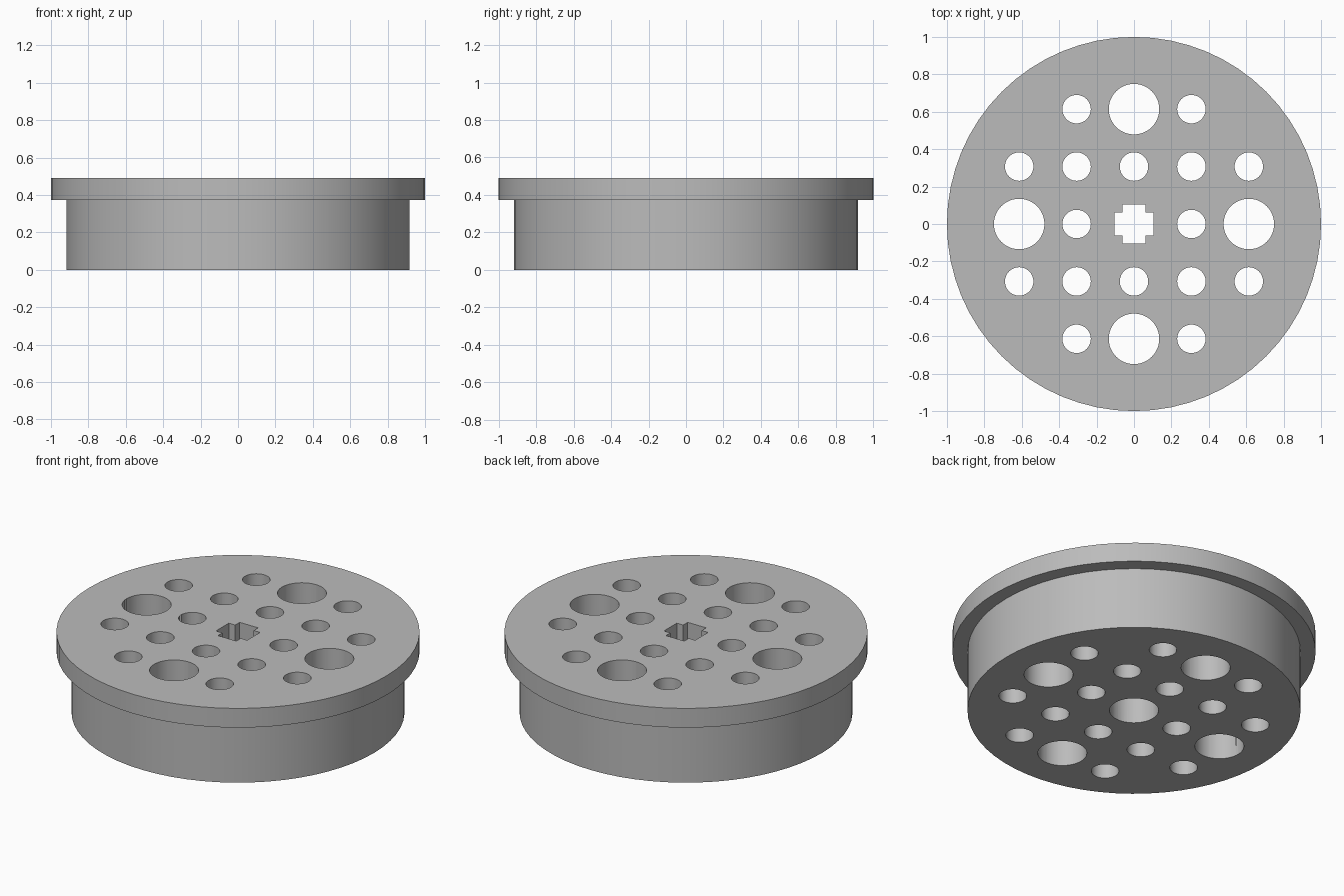
import bpy
import bmesh
import math
from mathutils import Matrix

if "Cube" in bpy.data.objects:
    bpy.data.objects.remove(bpy.data.objects["Cube"], do_unlink=True)

HEIGHT = 0.49
STEP = 0.373          # underside of the flange
PITCH = 0.307         # hole grid spacing
SMALL, BIG = 0.076, 0.135

grey = bpy.data.materials.new("plain grey")
grey.use_nodes = True
colour = (0.5, 0.5, 0.5, 1)
grey.diffuse_color = colour
grey.node_tree.nodes["Principled BSDF"].inputs["Base Color"].default_value = colour


def make_object(name, bm):
    bmesh.ops.recalc_face_normals(bm, faces=bm.faces)
    mesh = bpy.data.meshes.new(name)
    bm.to_mesh(mesh)
    bm.free()
    mesh.materials.append(grey)
    obj = bpy.data.objects.new(name, mesh)
    bpy.context.collection.objects.link(obj)
    return obj


def add_prism(bm, points, z0, z1):
    """Upright solid with the given outline."""
    base = bm.faces.new([bm.verts.new((x, y, z0)) for x, y in points])
    top = bmesh.ops.extrude_face_region(bm, geom=[base], use_keep_orig=True)
    verts = [v for v in top["geom"] if isinstance(v, bmesh.types.BMVert)]
    bmesh.ops.translate(bm, verts=verts, vec=(0, 0, z1 - z0))


def circle(x, y, radius, sides):
    angles = [2 * math.pi * i / sides for i in range(sides)]
    return [(x + radius * math.cos(a), y + radius * math.sin(a)) for a in angles]


# Flanged disc, turned from a stepped profile
bm = bmesh.new()
profile = [(0, 0), (0.917, 0), (0.917, STEP), (1, STEP), (1, HEIGHT), (0, HEIGHT)]
verts = [bm.verts.new((r, 0, z)) for r, z in profile]
edges = [bm.edges.new(pair) for pair in zip(verts, verts[1:])]
bmesh.ops.spin(bm, geom=verts + edges, cent=(0, 0, 0), axis=(0, 0, 1),
               angle=2 * math.pi, steps=64, use_merge=True)
bmesh.ops.remove_doubles(bm, verts=bm.verts, dist=0.0001)
disc = make_object("flanged_disc", bm)

# Round through holes on a square grid
bm = bmesh.new()
for i in range(-2, 3):
    for j in range(-2, 3):
        if (i, j) == (0, 0) or abs(i) + abs(j) == 4:
            continue
        large = abs(i) + abs(j) == 2 and 0 in (i, j)
        add_prism(bm, circle(i * PITCH, j * PITCH, BIG if large else SMALL, 48),
                  -0.1, HEIGHT + 0.1)
holes = make_object("round_hole_cutter", bm)

# Central bore from below, opening into a cross-shaped socket on top
bm = bmesh.new()
add_prism(bm, circle(0, 0, BIG, 48), -0.1, STEP)
bore = make_object("centre_bore_cutter", bm)

bm = bmesh.new()
a, b = 0.105, 0.062
corner = [(a, -b), (a, b), (b, b)]
outline = []
for quarter in range(4):
    turn = Matrix.Rotation(quarter * math.pi / 2, 2)
    for x, y in corner:
        outline.append((turn[0][0] * x + turn[0][1] * y,
                        turn[1][0] * x + turn[1][1] * y))
add_prism(bm, outline, STEP - 0.05, HEIGHT + 0.1)
cross = make_object("cross_socket_cutter", bm)

# Cut the openings and bake the result
cutters = [holes, bore, cross]
for cutter in cutters:
    cutter.hide_render = True
    mod = disc.modifiers.new(cutter.name, "BOOLEAN")
    mod.operation = "DIFFERENCE"
    mod.solver = "EXACT"
    mod.object = cutter
bpy.context.view_layer.update()
graph = bpy.context.evaluated_depsgraph_get()
cut_mesh = bpy.data.meshes.new_from_object(disc.evaluated_get(graph))
disc.modifiers.clear()
disc.data = cut_mesh
for cutter in cutters:
    bpy.data.objects.remove(cutter, do_unlink=True)

# Smooth round walls, sharp rims
bpy.ops.object.select_all(action="DESELECT")
disc.select_set(True)
bpy.context.view_layer.objects.active = disc
bpy.ops.object.shade_smooth_by_angle(angle=math.radians(30))
